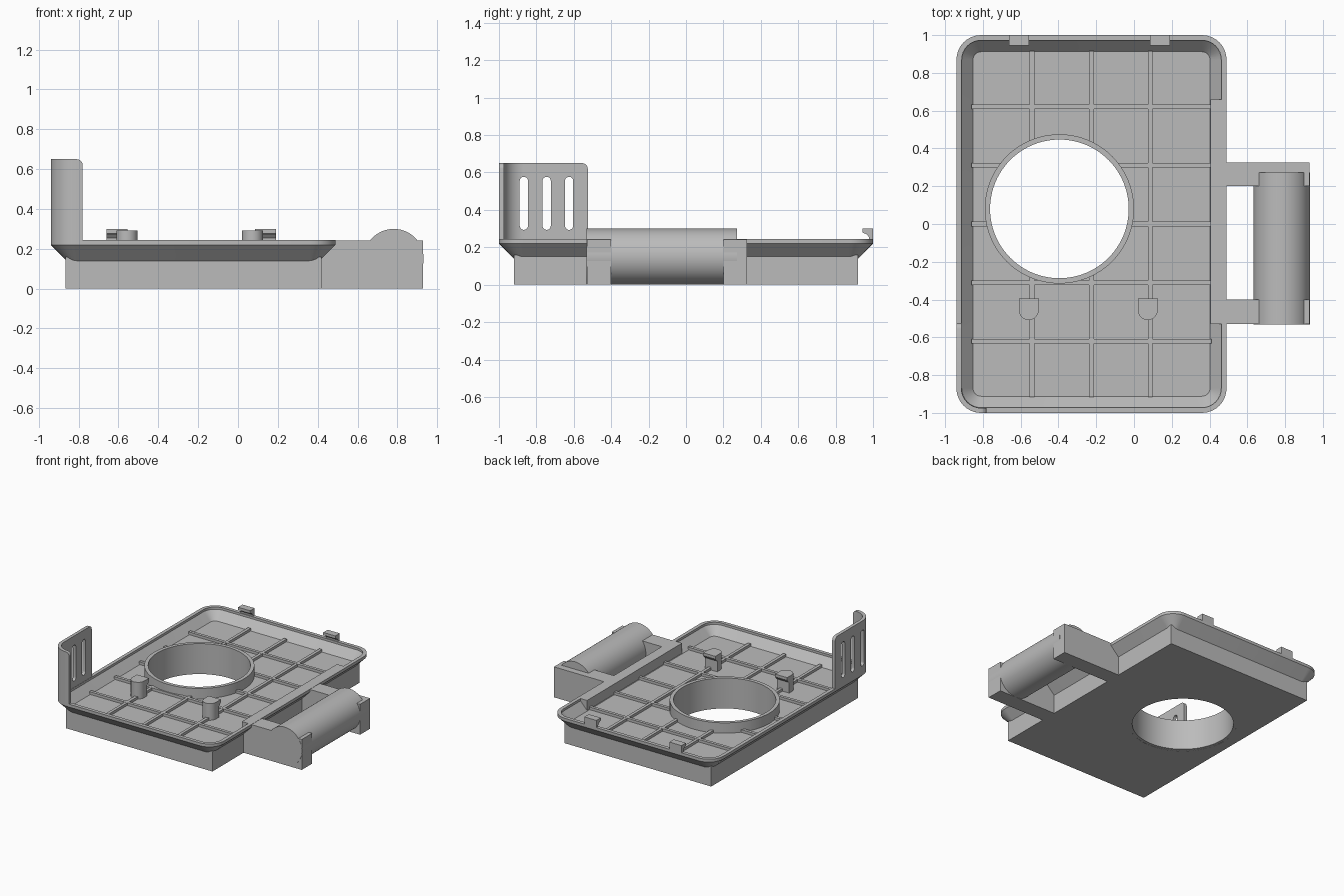
import bpy, bmesh, math
from mathutils import Vector

cube = bpy.data.objects.get("Cube")
if cube:
    bpy.data.objects.remove(cube, do_unlink=True)

grey = bpy.data.materials.new("mid grey")
grey.use_nodes = True
grey.diffuse_color = (0.5, 0.5, 0.5, 1)
grey.node_tree.nodes["Principled BSDF"].inputs["Base Color"].default_value = (0.5, 0.5, 0.5, 1)

MID_X, HALF_X, HALF_Y, RADIUS = -0.225, 0.715, 1.0, 0.13
RIM_Z, FLOOR_Z = 0.243, 0.16
HOLE = (-0.395, 0.08)


def finish(name, bm):
    bmesh.ops.recalc_face_normals(bm, faces=bm.faces)
    mesh = bpy.data.meshes.new(name)
    bm.to_mesh(mesh)
    bm.free()
    ob = bpy.data.objects.new(name, mesh)
    bpy.context.collection.objects.link(ob)
    mesh.materials.append(grey)
    return ob


def smooth(ob):
    bpy.ops.object.select_all(action="DESELECT")
    ob.select_set(True)
    bpy.context.view_layer.objects.active = ob
    bpy.ops.object.shade_smooth_by_angle(angle=math.radians(30))


def loft(name, rings, closed=False):
    """Skin equal-length rings of points; cap the ends unless closed."""
    bm = bmesh.new()
    loops = [[bm.verts.new(p) for p in ring] for ring in rings]
    pairs = list(zip(loops, loops[1:]))
    if closed:
        pairs.append((loops[-1], loops[0]))
    else:
        bm.faces.new(loops[0])
        bm.faces.new(loops[-1])
    for low, high in pairs:
        for i in range(len(low)):
            j = (i + 1) % len(low)
            bm.faces.new((low[i], low[j], high[j], high[i]))
    return finish(name, bm)


def prism(name, profile, axis, lo, hi):
    place = {"x": lambda a, b, c: (c, a, b),
             "y": lambda a, b, c: (a, c, b),
             "z": lambda a, b, c: (a, b, c)}[axis]
    return loft(name, [[place(a, b, c) for a, b in profile] for c in (lo, hi)])


def box(name, x0, x1, y0, y1, z0, z1):
    return prism(name, [(x0, y0), (x1, y0), (x1, y1), (x0, y1)], "z", z0, z1)


def arc(cx, cy, r, start, end, steps):
    angles = [math.radians(start + (end - start) * i / steps) for i in range(steps + 1)]
    return [(cx + r * math.cos(a), cy + r * math.sin(a)) for a in angles]


def circle(cx, cy, r, steps=96):
    return arc(cx, cy, r, 0, 360, steps)[:-1]


def rounded_rect(inset, z):
    r = RADIUS - inset
    ix, iy = HALF_X - RADIUS, HALF_Y - RADIUS
    pts = []
    for sx, sy, start in ((1, 1, 0), (-1, 1, 90), (-1, -1, 180), (1, -1, 270)):
        pts += arc(MID_X + sx * ix, sy * iy, r, start, start + 90, 8)
    return [(x, y, z) for x, y in pts]


def cut(ob, cutter):
    mod = ob.modifiers.new("cut", "BOOLEAN")
    mod.operation, mod.solver, mod.object = "DIFFERENCE", "EXACT", cutter
    bpy.context.view_layer.update()
    graph = bpy.context.evaluated_depsgraph_get()
    mesh = bpy.data.meshes.new_from_object(ob.evaluated_get(graph))
    ob.modifiers.clear()
    ob.data = mesh


# Flared tray with flat rim, and the square base under it
tray = loft("tray", [rounded_rect(i, z) for i, z in (
    (0.09, 0.13), (0, 0.22), (0, RIM_Z), (0.028, RIM_Z), (0.028, 0.225), (0.088, FLOOR_Z))])
base = box("base", -0.865, 0.42, -0.92, 0.92, 0, FLOOR_Z - 0.002)

# Floor ribs
ribs = [box("long_rib", x - 0.012, x + 0.012, -0.915, 0.915, 0.15, 0.18)
        for x in (-0.54, -0.225, 0.085)]
ribs += [box("cross_rib", -0.86, 0.41, y - 0.012, y + 0.012, 0.15, 0.181)
         for y in (-0.62, -0.31, 0, 0.31, 0.62)]

# Round opening through tray, base and ribs, with a raised collar
hole = prism("hole_cutter", circle(*HOLE, 0.39), "z", -0.2, 0.5)
for part in [tray, base] + ribs:
    cut(part, hole)
bpy.data.objects.remove(hole, do_unlink=True)
collar = loft("collar", [[(x, y, z) for x, y in circle(*HOLE, r)] for r, z in (
    (0.367, 0.001), (0.395, 0.001), (0.395, RIM_Z - 0.001), (0.367, RIM_Z - 0.001))], closed=True)

# Thickened side wall beside the hinge
prism("side_wall_fill", [(0.405, 0.15), (0.42, 0.155), (0.465, 0.2), (0.465, RIM_Z), (0.405, RIM_Z)],
      "y", -0.53, 0.66)

# Hinge arms and barrel
for y0, y1 in ((-0.53, -0.40), (0.20, 0.325)):
    box("hinge_arm", 0.415, 0.93, y0, y1, 0, 0.241)
barrel = prism("hinge_barrel", circle(0.782, 0.15, 0.15, 64), "y", -0.531, 0.272)
smooth(barrel)

# Curved corner guard with slots
T = 0.026
cx, cy = MID_X - HALF_X + RADIUS, -HALF_Y + RADIUS
outer = [(-0.94, -0.525)] + arc(cx, cy, RADIUS, 180, 270, 10) + [(-0.78, -1.0)]
inner = [(-0.94 + T, -0.525)] + arc(cx, cy, RADIUS - T, 180, 270, 10) + [(-0.78, -1.0 + T)]
guard = prism("corner_guard", outer + inner[::-1], "z", 0.22, 0.65)
bm = bmesh.new()
bm.from_mesh(guard.data)
ends = (Vector((-0.94 + T / 2, -0.525, 0.65)), Vector((-0.78, -1 + T / 2, 0.65)))
tips = [e for e in bm.edges
        if any(((e.verts[0].co + e.verts[1].co) / 2 - p).length < 0.002 for p in ends)]
bmesh.ops.bevel(bm, geom=tips, offset=0.03, segments=5, profile=0.5, affect="EDGES")
bm.to_mesh(guard.data)
bm.free()
for y in (-0.867, -0.745, -0.625):
    pill = arc(y, 0.555, 0.022, 0, 180, 10) + arc(y, 0.315, 0.022, 180, 360, 10)
    slot = prism("slot_cutter", pill, "x", -1.1, -0.87)
    cut(guard, slot)
    bpy.data.objects.remove(slot, do_unlink=True)

# Snap pegs on the floor: round-fronted post with a rear catch
for x in (-0.557, 0.073):
    post = prism("peg_post", arc(x, -0.455, 0.053, 180, 360, 16) + [(x + 0.053, -0.42), (x - 0.053, -0.42)],
                 "z", 0.15, 0.292)
    smooth(post)
    prism("peg_catch", [(-0.43, 0.24), (-0.41, 0.25), (-0.395, 0.27), (-0.395, 0.292), (-0.43, 0.292)],
          "x", x - 0.053, x + 0.053)

# Hooked clips on the rear rim
for x in (-0.608, 0.138):
    prism("rear_clip", [(1.0, 0.23), (1.0, 0.3), (0.945, 0.3), (0.945, 0.278), (0.965, 0.27),
                        (0.978, 0.255), (0.978, 0.23)], "x", x - 0.053, x + 0.053)

for part in (tray, collar, guard):
    smooth(part)
